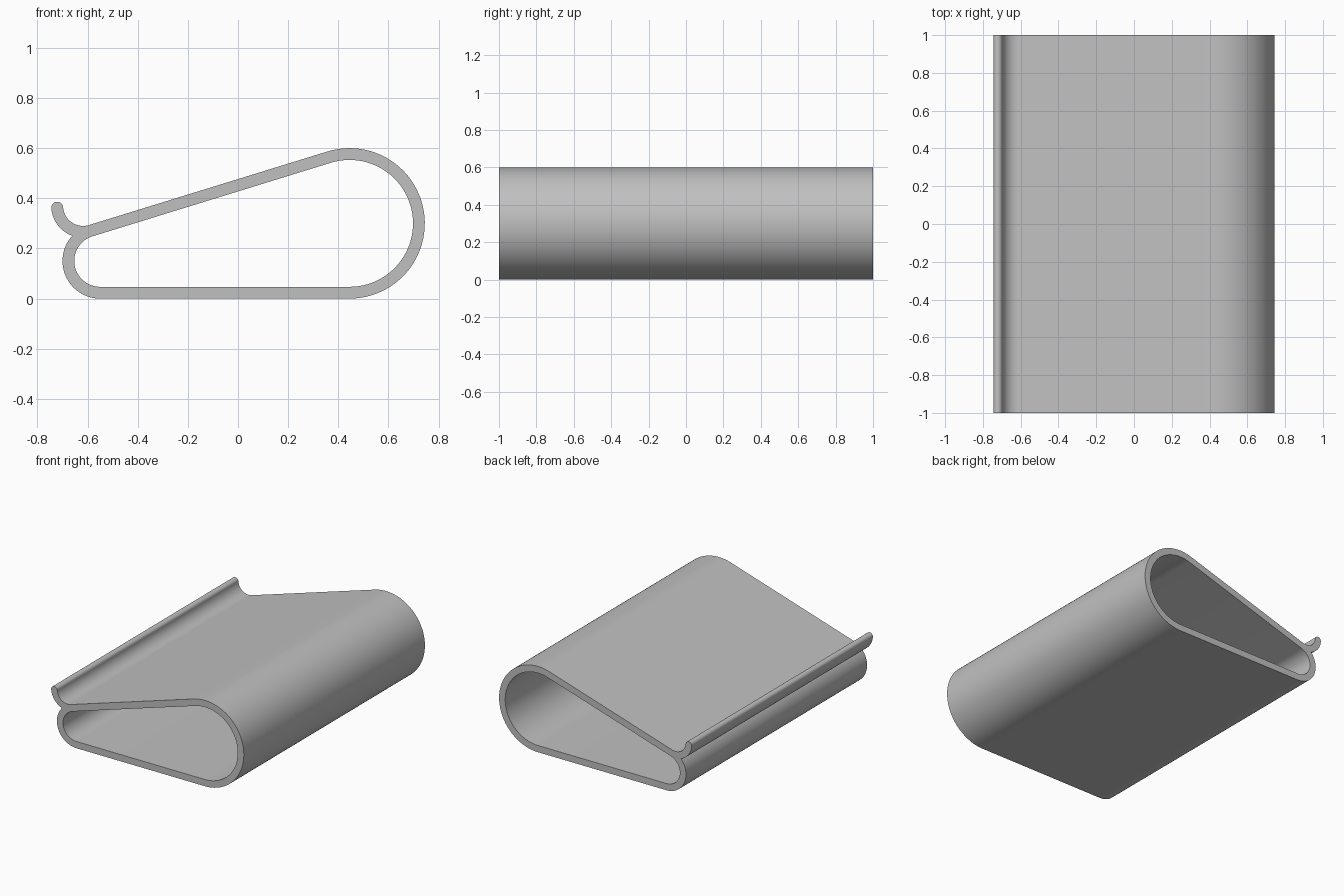
import bpy
import bmesh
from math import radians, degrees, cos, sin, atan2, asin, hypot
from mathutils import Vector
from mathutils.geometry import intersect_sphere_sphere_2d

cube = bpy.data.objects.get("Cube")
if cube:
    bpy.data.objects.remove(cube)

# Main dimensions
WALL = 0.047
BIG, BIG_R = Vector((0.445, 0.3)), 0.3
SMALL, SMALL_R = Vector((-0.55, 0.15)), 0.15
LIP_R = 0.08


def arc(centre, radius, start, end, steps):
    """Points along an arc, angles in degrees."""
    angles = [radians(start + (end - start) * i / steps) for i in range(steps + 1)]
    return [centre + radius * Vector((cos(a), sin(a))) for a in angles]


def angle_from(centre, point):
    d = point - centre
    return degrees(atan2(d.y, d.x)) % 360


# Slope of the upper wall, tangent to both rounded ends
span = BIG - SMALL
slope = degrees(atan2(span.y, span.x) + asin((BIG_R - SMALL_R) / hypot(*span)))
normal = Vector((cos(radians(90 + slope)), sin(radians(90 + slope))))

# Curled lip and the notch where it leaves the small end
lip = SMALL + (SMALL_R + LIP_R) * normal
lip_end = 184
tip = arc(lip, LIP_R + WALL / 2, lip_end, lip_end, 1)[0]
notch = min(intersect_sphere_sphere_2d(lip, LIP_R + WALL, SMALL, SMALL_R),
            key=lambda p: p[0])
notch = Vector(notch)

outer = (arc(BIG, BIG_R, -90, 90 + slope, 56)
         + arc(lip, LIP_R, 270 + slope, lip_end, 24)
         + arc(tip, WALL / 2, lip_end - 180, lip_end, 16)[1:-1]
         + arc(lip, LIP_R + WALL, lip_end, angle_from(lip, notch), 20)
         + arc(SMALL, SMALL_R, angle_from(SMALL, notch), 270, 32)[1:])
inner = (arc(BIG, BIG_R - WALL, -90, 90 + slope, 56)
         + arc(SMALL, SMALL_R - WALL, 90 + slope, 270, 40))

# Fill the wall section and extrude it along the depth
bm = bmesh.new()
for loop in (outer, inner):
    verts = [bm.verts.new((p.x, -1, p.y)) for p in loop]
    for a, b in zip(verts, verts[1:] + verts[:1]):
        bm.edges.new((a, b))
bmesh.ops.triangle_fill(bm, edges=bm.edges[:], use_beauty=True)
result = bmesh.ops.extrude_face_region(bm, geom=bm.faces[:], use_keep_orig=True)
bmesh.ops.translate(bm, vec=(0, 2, 0),
                    verts=[v for v in result["geom"] if isinstance(v, bmesh.types.BMVert)])
bmesh.ops.recalc_face_normals(bm, faces=bm.faces[:])
mesh = bpy.data.meshes.new("clip_channel")
bm.to_mesh(mesh)
bm.free()

clip = bpy.data.objects.new("clip_channel", mesh)
bpy.context.collection.objects.link(clip)

# Plain grey finish
grey = bpy.data.materials.new("plain_grey")
grey.use_nodes = True
colour = (0.53, 0.53, 0.53, 1)
grey.diffuse_color = colour
grey.node_tree.nodes["Principled BSDF"].inputs["Base Color"].default_value = colour
mesh.materials.append(grey)

bpy.ops.object.select_all(action="DESELECT")
clip.select_set(True)
bpy.context.view_layer.objects.active = clip
bpy.ops.object.shade_smooth_by_angle(angle=radians(30))
